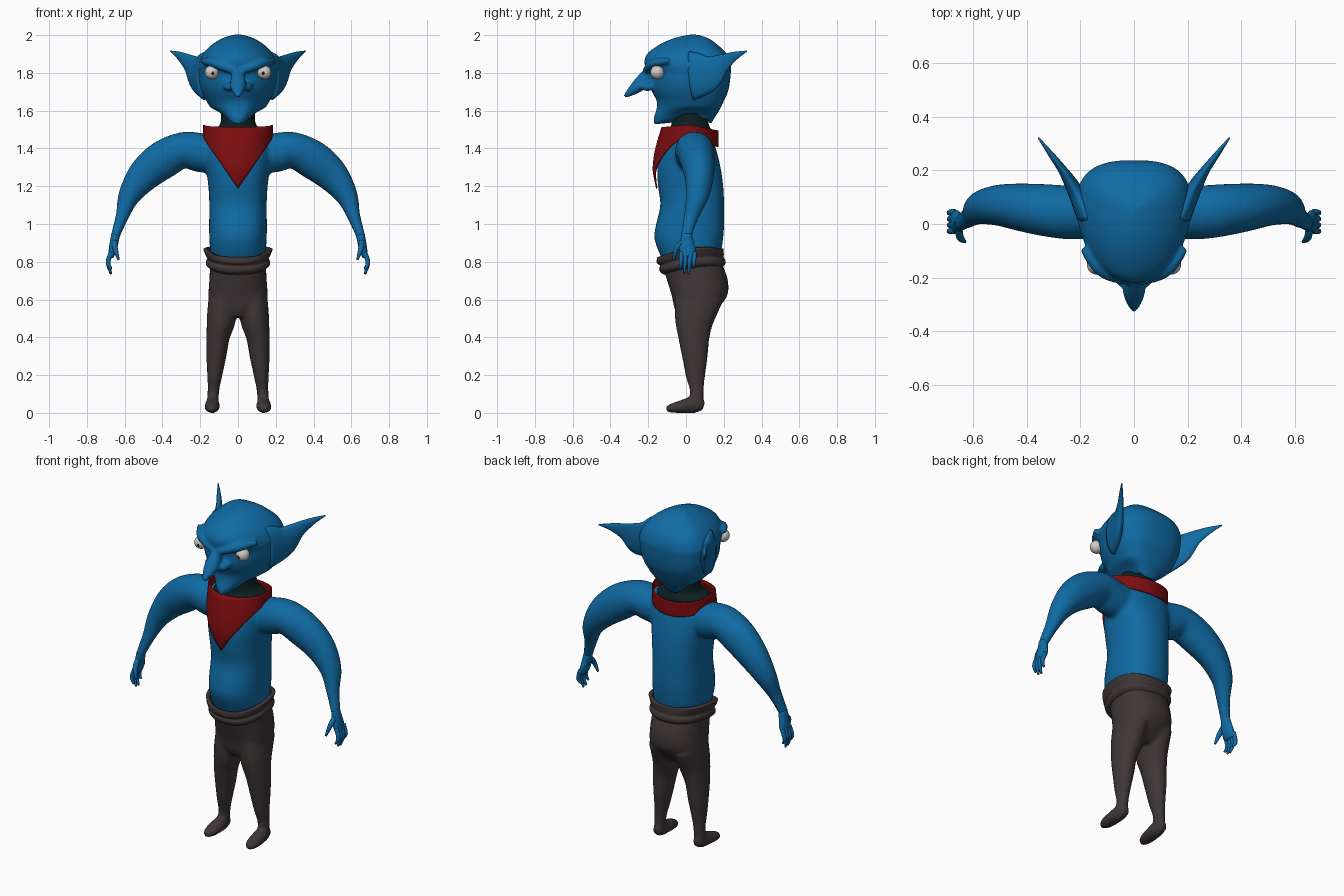
import bpy, bmesh, math
from mathutils import Vector

def mat(name, rgb):
    m = bpy.data.materials.new(name)
    m.diffuse_color = (*rgb, 1)
    return m

BLUE = mat("blue skin", (0.005, 0.145, 0.37))
RED = mat("red cloth", (0.21, 0.004, 0.005))
GREY = mat("dark trouser cloth", (0.05, 0.037, 0.038))
DARK = mat("dark neck", (0.004, 0.014, 0.014))
WHITE = mat("eye white", (0.62, 0.59, 0.57))
BLACK = mat("pupil black", (0.012, 0.008, 0.006))

def resample(rows, steps=4):
    """Catmull-Rom through tuples of numbers."""
    out = []
    for i in range(len(rows) - 1):
        a, b, c, d = (rows[min(max(i + k, 0), len(rows) - 1)] for k in (-1, 0, 1, 2))
        for s in range(steps):
            t = s / steps
            out.append(tuple(0.5 * (2*q + (r - p)*t + (2*p - 5*q + 4*r - u)*t*t
                                    + (3*q - p - 3*r + u)*t**3)
                             for p, q, r, u in zip(a, b, c, d)))
    return out + [rows[-1]]

def loft(bm, rings, cap=True):
    vs = [[bm.verts.new(p) for p in r] for r in rings]
    n = len(vs[0])
    for a, b in zip(vs, vs[1:]):
        for i in range(n):
            bm.faces.new((a[i], a[(i + 1) % n], b[(i + 1) % n], b[i]))
    if cap:
        bm.faces.new(vs[0])
        bm.faces.new(vs[-1])

def stack(bm, rows, yc, ef=1.0, eb=1.0, n=40, warp=None, cap=True):
    """Horizontal sections: (z, half width, front y, back y)."""
    rings = []
    for z, hw, yf, yb in resample(rows):
        ring = []
        for i in range(n):
            a = 2 * math.pi * i / n
            s, c = math.sin(a), math.cos(a)
            e = ef if c > 0 else eb
            x = hw * math.copysign(abs(s) ** e, s)
            y = yc + (yf - yc) * c ** e if c > 0 else yc + (yb - yc) * abs(c) ** e
            ring.append(Vector((x, y, z + (warp(z, s, y) if warp else 0))))
        rings.append(ring)
    loft(bm, rings, cap)

def tube(bm, rows, ref, side=1, n=20, steps=4):
    """Tube along (x, y, z, radius a, radius b); ref sets the section's roll."""
    rows = resample(rows, steps)
    pts = [Vector((r[0] * side, r[1], r[2])) for r in rows]
    rings = []
    for i, r in enumerate(rows):
        t = (pts[min(i + 1, len(pts) - 1)] - pts[max(i - 1, 0)]).normalized()
        u = Vector(ref).cross(t).normalized()
        v = t.cross(u)
        rings.append([pts[i] + u * max(r[3], .002) * math.cos(2*math.pi*k/n)
                      + v * max(r[4], .002) * math.sin(2*math.pi*k/n) for k in range(n)])
    loft(bm, rings)

def finish(bm, name, *mats, voxel=0, smooth=6, thick=0):
    bmesh.ops.recalc_face_normals(bm, faces=bm.faces)
    for f in bm.faces:
        f.smooth = True
    me = bpy.data.meshes.new(name)
    bm.to_mesh(me)
    bm.free()
    for m in mats:
        me.materials.append(m)
    ob = bpy.data.objects.new(name, me)
    bpy.context.collection.objects.link(ob)
    if voxel:
        r = ob.modifiers.new("merge", 'REMESH')
        r.mode, r.voxel_size, r.use_smooth_shade = 'VOXEL', voxel, True
        s = ob.modifiers.new("soften", 'SMOOTH')
        s.factor, s.iterations = 0.5, smooth
    if thick:
        s = ob.modifiers.new("thickness", 'SOLIDIFY')
        s.thickness, s.offset = thick, -1
    return ob

X, Y, Z = (1, 0, 0), (0, 1, 0), (0, 0, 1)

# Head with brows and beak-like nose
bm = bmesh.new()
stack(bm, [(1.525, .075, -.168, .13), (1.56, .10, -.172, .15), (1.60, .135, -.158, .175),
           (1.65, .167, -.155, .20), (1.70, .192, -.18, .222), (1.75, .207, -.19, .232),
           (1.80, .212, -.19, .237), (1.845, .212, -.22, .237), (1.90, .187, -.207, .217),
           (1.95, .138, -.14, .165), (1.985, .078, -.06, .115), (2.003, .02, .02, .05)],
      .07, 1.0, .75, 48, lambda z, s, y: max(0, 1.62 - z) * .55 * s * s)
tube(bm, [(0, -.15, 1.83, .03, .03), (0, -.205, 1.785, .034, .035), (0, -.25, 1.735, .042, .036),
          (0, -.295, 1.698, .028, .022), (0, -.325, 1.674, .009, .009)], Z)
for s in (1, -1):
    tube(bm, [(.015, -.21, 1.81, .02, .02), (.09, -.19, 1.838, .024, .024),
              (.14, -.155, 1.856, .024, .024), (.19, -.09, 1.865, .015, .015)], Z, s)
    tube(bm, [(.03, -.235, 1.72, .01, .01), (.045, -.21, 1.725, .025, .022),
              (.06, -.17, 1.73, .02, .02)], Z, s)
finish(bm, "head", BLUE, voxel=.008, smooth=5)

for s, side in ((1, "left"), (-1, "right")):
    # Swept-back pointed ear
    bm = bmesh.new()
    tube(bm, [(.175, .03, 1.785, .04, .13), (.218, .12, 1.80, .03, .10), (.262, .195, 1.852, .018, .05),
              (.31, .26, 1.89, .011, .023), (.357, .322, 1.915, .003, .003)], Z, s)
    finish(bm, side + "_ear", BLUE)

    # Eye with the pupil picked by direction
    bm = bmesh.new()
    bmesh.ops.create_icosphere(bm, subdivisions=4, radius=.037)
    look = Vector((-s * .15, -1, -.15)).normalized()
    for f in bm.faces:
        f.material_index = int(f.calc_center_median().normalized().dot(look) > .97)
    bmesh.ops.translate(bm, verts=bm.verts, vec=(s * .139, -.152, 1.803))
    finish(bm, side + "_eye", WHITE, BLACK)

    # Hand: palm, four fingers, thumb
    bm = bmesh.new()
    tube(bm, [(.648, .003, .945, .023, .028), (.656, .005, .90, .023, .036),
              (.664, .008, .86, .021, .044), (.674, .01, .825, .015, .042)], Y, s)
    for k in range(4):
        y, low = -.024 + .023 * k, (.76, .738, .735, .765)[k]
        tube(bm, [(.672, y, .85, .012, .012), (.688, y - .003, .795, .012, .011),
                  (.672, y - .008, low, .006, .006)], Y, s, 10)
    tube(bm, [(.655, -.015, .91, .014, .014), (.65, -.05, .87, .014, .014),
              (.632, -.066, .81, .006, .006)], Y, s, 10)
    finish(bm, side + "_hand", BLUE)

# Torso and arms in one skin
bm = bmesh.new()
stack(bm, [(.78, .13, -.11, .16), (.86, .147, -.147, .187), (.93, .152, -.168, .197),
           (1.0, .153, -.158, .202), (1.1, .152, -.136, .202), (1.2, .157, -.148, .197),
           (1.3, .17, -.152, .183), (1.4, .178, -.128, .158), (1.47, .15, -.085, .13),
           (1.49, .10, -.05, .10)], .03, .85, .85)
for s in (1, -1):
    tube(bm, [(.10, .04, 1.37, .10, .09), (.2, .04, 1.378, .104, .098), (.29, .047, 1.392, .095, .10),
              (.40, .06, 1.338, .102, .092), (.5, .07, 1.255, .088, .078), (.575, .06, 1.15, .06, .062),
              (.61, .03, 1.05, .037, .042), (.645, .005, .95, .026, .031), (.651, .003, .92, .024, .031)],
         Y, s, 28)
finish(bm, "torso_and_arms", BLUE, voxel=.011, smooth=8)

# Dark neck spreading out under the scarf
bm = bmesh.new()
stack(bm, [(1.45, .165, -.10, .14), (1.495, .15, -.09, .135), (1.515, .105, -.08, .125),
           (1.55, .09, -.075, .115), (1.60, .09, -.07, .11)], .02)
finish(bm, "neck", DARK)

# Triangular neck scarf
bm = bmesh.new()
rings = []
for j in range(13):
    ring = []
    for i in range(80):
        a = 2 * math.pi * i / 80
        s, c = math.sin(a), math.cos(a)
        top = 1.525 - .03 * max(0, -c) - .012 * max(0, c)
        low = 1.188 + .27 * abs(s) if c > 0 else 1.458 + .05 * c
        z = top + (low - top) * j / 12
        d = (.147 + .05 * math.sin(math.pi / 2 * min(1, (1.52 - z) / .24))
             - .018 * max(0, (1.28 - z) / .09)) if c > 0 else .152
        ring.append(Vector((.186 * s, .02 - d * c, z)))
    rings.append(ring)
loft(bm, rings, False)
finish(bm, "neck_scarf", RED, thick=.008)

# Trousers with feet
bm = bmesh.new()
stack(bm, [(.83, .145, -.12, .175), (.78, .148, -.122, .195), (.70, .152, -.10, .222),
           (.62, .157, -.075, .218), (.55, .15, -.06, .165), (.505, .12, -.035, .12)], .05, .9, .85)
for s in (1, -1):
    tube(bm, [(.08, .07, .62, .075, .13), (.088, .045, .5, .077, .105), (.106, .042, .4, .062, .083),
              (.115, .047, .3, .053, .068), (.123, .05, .2, .04, .052), (.13, .057, .12, .031, .037),
              (.135, .055, .03, .032, .036)], Y, s, 28)
    tube(bm, [(.132, .094, .035, .022, .025), (.134, .05, .045, .034, .046), (.137, -.02, .034, .04, .035),
              (.14, -.075, .025, .034, .025), (.142, -.105, .02, .014, .014)], Z, s)
finish(bm, "trousers", GREY, voxel=.009, smooth=6)

# Turned-over waistband, higher at the back and sides
bm = bmesh.new()
stack(bm, [(.75, .15, -.115, .195), (.765, .168, -.135, .208), (.785, .17, -.142, .208),
           (.80, .162, -.138, .20), (.82, .172, -.155, .20), (.848, .184, -.152, .198)], .03, .85, .85,
      warp=lambda z, s, y: .13 * (y - .03) + .018 * s * s, cap=False)
finish(bm, "waistband", GREY, thick=.02)
